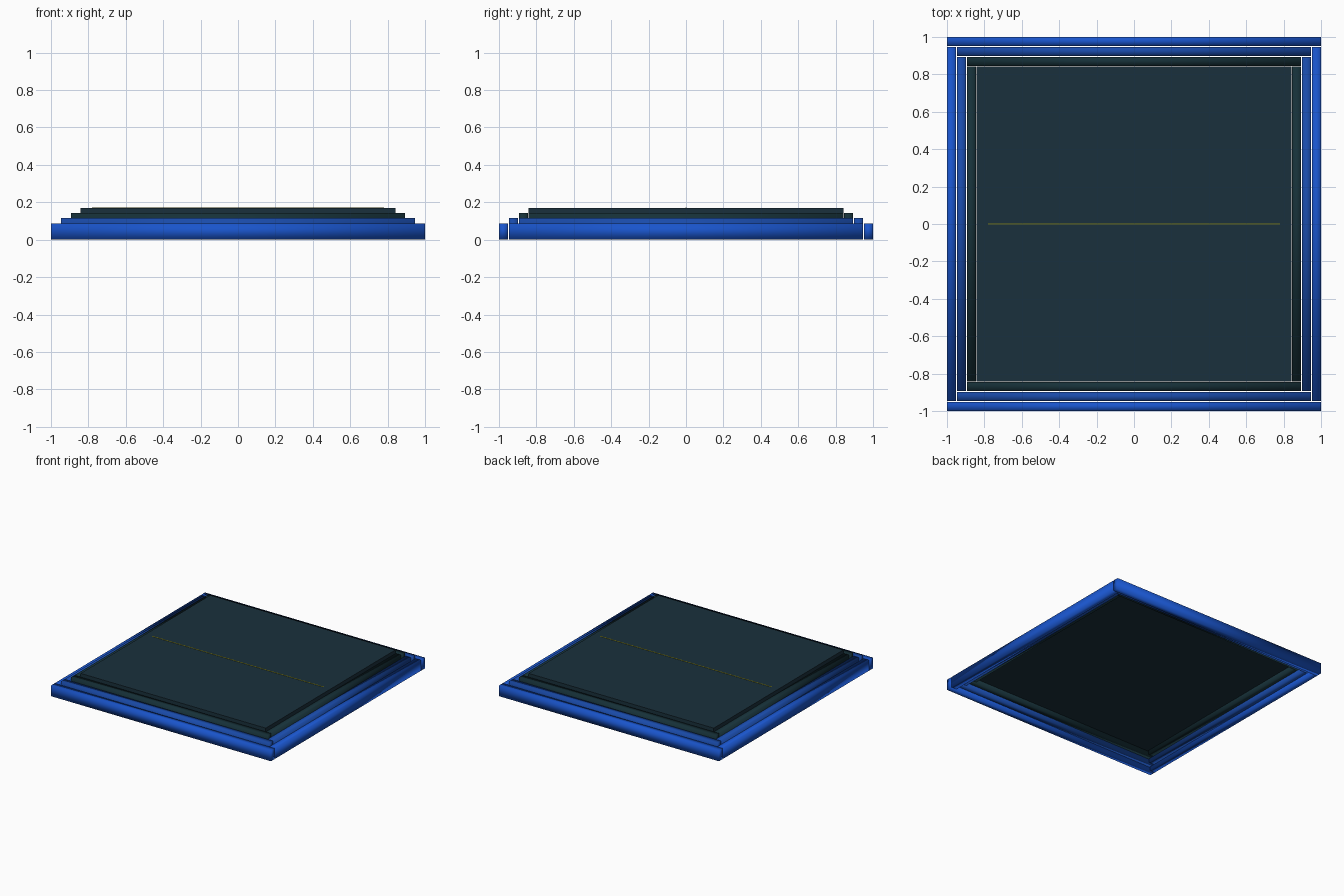
import bpy

if "Cube" in bpy.data.objects:
    bpy.data.objects.remove(bpy.data.objects["Cube"])

def material(name, rgb):
    m = bpy.data.materials.new(name)
    m.diffuse_color = (*rgb, 1)
    m.use_nodes = True
    m.node_tree.nodes["Principled BSDF"].inputs["Base Color"].default_value = m.diffuse_color
    return m

def box(name, lo, hi, mat, smooth=False):
    bpy.ops.mesh.primitive_cube_add(size=1, location=[(a + b) / 2 for a, b in zip(lo, hi)])
    o = bpy.context.object
    o.name = name
    o.scale = [b - a for a, b in zip(lo, hi)]
    bpy.ops.object.transform_apply(location=False, rotation=False, scale=True)
    o.data.materials.append(mat)
    if smooth:
        bpy.ops.object.shade_smooth()
    return o

blue = material("bright_blue", (0.01, 0.09, 0.6))
mid = material("mid_blue", (0.01, 0.07, 0.4))
teal = material("dark_teal", (0.008, 0.03, 0.04))
dark = material("panel_dark", (0.01, 0.03, 0.045))
yellow = material("line_yellow", (0.2, 0.2, 0.01))

HEIGHT, STEP, WIDTH, GAP = 0.088, 0.027, 0.053, 0.005

# three nested stepped frames, each made of four separate bars
for i, (label, mat) in enumerate((("outer", blue), ("middle", mid), ("inner", teal))):
    r = 1 - i * WIDTH
    inn = r - WIDTH + GAP
    z0, z1 = i * STEP, i * STEP + HEIGHT
    for s, fb, lr in ((-1, "front", "left"), (1, "back", "right")):
        a, b = sorted((s * r, s * inn))
        box(f"{label}_{fb}_rail", (-r, a, z0), (r, b, z1), mat, True)
        e = inn - GAP
        box(f"{label}_{lr}_rail", (a, -e, z0), (b, e, z1), mat, True)

# raised centre panel
p = 1 - 3 * WIDTH
top = 3 * STEP + HEIGHT
box("centre_panel", (-p, -p, 3 * STEP), (p, p, top), dark)

# thin line across the panel
box("centre_line", (-0.78, -0.004, top - 0.002), (0.78, 0.004, top + 0.002), yellow)
